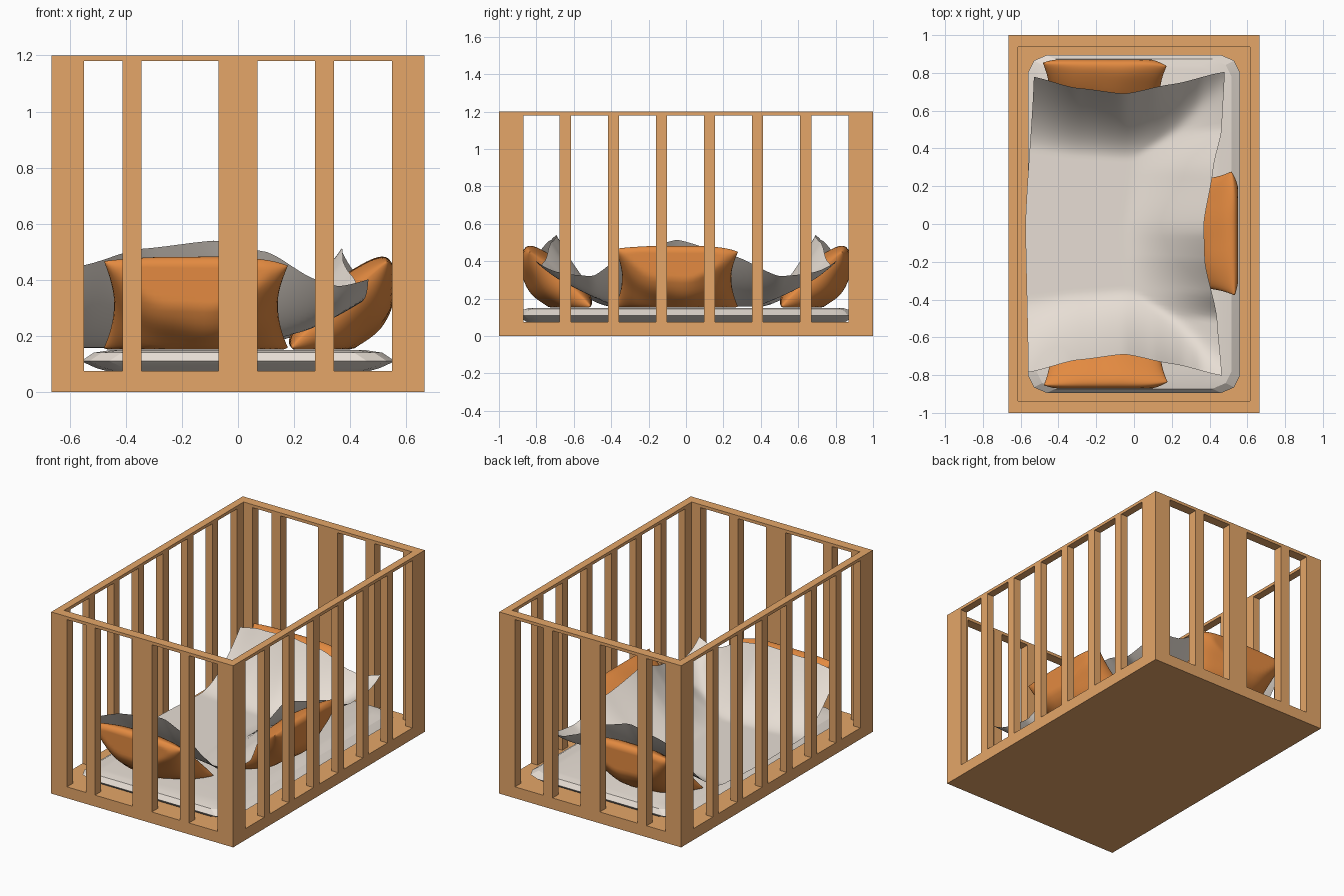
import bpy, bmesh, math
from mathutils import Vector

if "Cube" in bpy.data.objects:
    bpy.data.objects.remove(bpy.data.objects["Cube"])


def material(name, rgb):
    m = bpy.data.materials.new(name)
    m.diffuse_color = (*rgb, 1)
    m.use_nodes = True
    m.node_tree.nodes["Principled BSDF"].inputs["Base Color"].default_value = m.diffuse_color
    return m


WOOD = material("warm wood", (0.78, 0.38, 0.14))
ORANGE = material("orange fabric", (0.77, 0.255, 0.052))
LINEN = material("pale linen", (0.80, 0.73, 0.66))


def finish(bm, name, mat, smooth=None, recalc=True):
    if recalc:
        bmesh.ops.recalc_face_normals(bm, faces=bm.faces)
    me = bpy.data.meshes.new(name)
    bm.to_mesh(me)
    bm.free()
    ob = bpy.data.objects.new(name, me)
    bpy.context.collection.objects.link(ob)
    me.materials.append(mat)
    if smooth:
        bpy.ops.object.select_all(action='DESELECT')
        ob.select_set(True)
        bpy.context.view_layer.objects.active = ob
        bpy.ops.object.shade_smooth_by_angle(angle=math.radians(smooth))
    return ob


def prism(name, outline, z0, z1):
    bm = bmesh.new()
    f = bm.faces.new([bm.verts.new((x, y, z0)) for x, y in outline])
    r = bmesh.ops.extrude_face_region(bm, geom=[f])
    for v in r["geom"]:
        if isinstance(v, bmesh.types.BMVert):
            v.co.z = z1
    return finish(bm, name, WOOD)


def box(name, x0, x1, y0, y1, z0, z1):
    return prism(name, [(x0, y0), (x1, y0), (x1, y1), (x0, y1)], z0, z1)


def interp(points, x):
    """Smooth interpolation through a few (x, value) points."""
    if x <= points[0][0]:
        return points[0][1]
    for (a, fa), (b, fb) in zip(points, points[1:]):
        if x <= b:
            t = (x - a) / (b - a)
            t = 0.6 * t + 0.4 * t * t * (3 - 2 * t)
            return fa + (fb - fa) * t
    return points[-1][1]


# ---- wooden crate ----
X, Y, BASE, RAIL, TOP = 0.665, 1.0, 0.075, 1.18, 1.2
TX, TY = 0.05, 0.063         # wall thickness of long and short sides
box("base", -X, X, -Y, Y, 0, BASE)
for sx, nx in ((-1, "left"), (1, "right")):
    for sy, ny in ((-1, "front"), (1, "back")):
        pts = [(X, Y), (0.55, Y), (0.55, Y - TY), (X - TX, Y - TY), (X - TX, 0.87), (X, 0.87)]
        prism(f"{ny}_{nx}_post", [(sx * x, sy * y) for x, y in pts], BASE, RAIL)
    a, b = sorted((sx * X, sx * (X - TX)))
    box(f"{nx}_rail", a, b, -Y, Y, RAIL, TOP)
    for i in range(6):
        c = -0.645 + i * 0.257
        box(f"{nx}_slat_{i + 1}", a, b, c - 0.03, c + 0.03, BASE, RAIL)
for sy, ny in ((-1, "front"), (1, "back")):
    a, b = sorted((sy * Y, sy * (Y - TY)))
    box(f"{ny}_rail", -X + TX, X - TX, a, b, RAIL, TOP)
    for i, (p, q) in enumerate(((-0.412, -0.345), (-0.07, 0.07), (0.275, 0.342))):
        box(f"{ny}_slat_{i + 1}", p, q, a, b, BASE, RAIL)

# ---- mattress: stacked chamfered rings ----
bm = bmesh.new()
rings = []
for inset, z in ((0.09, 0.075), (0.055, 0.085), (0, 0.11), (0.045, 0.14), (0.11, 0.15)):
    hx, hy = 0.56 - inset, 0.895 - inset * 0.5
    q = [(hx, hy - 0.09), (hx - 0.03, hy - 0.03), (hx - 0.10, hy)]
    loop = q + [(-x, y) for x, y in q[::-1]] + [(-x, -y) for x, y in q] + [(x, -y) for x, y in q[::-1]]
    rings.append([bm.verts.new((x, y, z)) for x, y in loop])
for r0, r1 in zip(rings, rings[1:]):
    for i in range(12):
        j = (i + 1) % 12
        bm.faces.new((r0[i], r0[j], r1[j], r1[i]))
bm.faces.new(rings[0])
bm.faces.new(rings[-1])
finish(bm, "mattress", LINEN, 15)


# ---- leaning pillows: w along the wall, d towards the wall ----
def pillow(name, place, n=32):
    bm = bmesh.new()
    up = Vector((0, 0.34, 0.305))
    normal = Vector((0, 0.67, -0.74))
    mid = Vector((0, 0.685, 0.315))
    for side in (-1, 1):
        grid = []
        for j in range(n + 1):
            row = []
            for i in range(n + 1):
                u = math.sin(math.pi / 2 * (2 * i / n - 1))
                v = math.sin(math.pi / 2 * (2 * j / n - 1))
                puff = ((1 - u * u) * (1 - v * v)) ** 0.45
                w = u * 0.328 * (1 - 0.11 * (1 - v * v))
                # upper corners sag, one more than the other
                sag = (0.04 + 0.10 * max(u, 0)) * u ** 4 if v > 0 else 0.0
                p = mid + up * (v * 0.515 * (1 - sag))
                bulge = 0.16 if side > 0 else 0.07
                crease = 1 + 0.05 * math.sin(5 * u + 3 * v) * math.cos(4 * v - 3 * u)
                p += normal * (side * bulge * puff * crease)
                row.append(bm.verts.new(place(w, min(p.y, 0.87), max(p.z, 0.152))))
            grid.append(row)
        for j in range(n):
            for i in range(n):
                bm.faces.new((grid[j][i], grid[j][i + 1], grid[j + 1][i + 1], grid[j + 1][i]))
    bmesh.ops.remove_doubles(bm, verts=bm.verts, dist=0.0004)
    finish(bm, name, ORANGE, 60)


pillow("front_pillow", lambda w, d, z: (-0.15 + w, -d, z))
pillow("back_pillow", lambda w, d, z: (-0.155 + w, d, z))
pillow("right_pillow", lambda w, d, z: (d - 0.32, -0.05 + w, z))

# ---- blanket draped over the pillows ----
LOW = 0.157
end_z = [(-0.56, 0.45), (-0.35, 0.51), (-0.08, 0.54), (0.1, 0.50), (0.28, 0.40), (0.36, 0.375), (0.48, 0.39)]
end_y = [(-0.56, 0.785), (-0.3, 0.72), (-0.05, 0.69), (0.2, 0.74), (0.48, 0.805)]
right_x = [(-0.8, 0.465), (-0.5, 0.44), (-0.2, 0.375), (0, 0.37), (0.3, 0.42), (0.5, 0.465), (0.8, 0.48)]
right_z = [(-0.75, 0.34), (-0.5, 0.32), (-0.36, 0.41), (-0.05, 0.515), (0.25, 0.43), (0.5, 0.32), (0.75, 0.34)]
left_x = [(-0.8, -0.56), (0, -0.575), (0.8, -0.53)]


def ramp(t, start):
    return max(0.0, (t - start) / (1 - start)) ** 1.7


bm = bmesh.new()
NX, NY = 48, 72
grid = []
for j in range(NY + 1):
    t = 2 * j / NY - 1
    row = []
    for i in range(NX + 1):
        s = 2 * i / NX - 1
        yy = t * 0.8
        x0, x1 = interp(left_x, yy), interp(right_x, yy)
        x = x0 + (x1 - x0) * (s + 1) / 2
        y = t * interp(end_y, x)
        a = (interp(end_z, x) - LOW) * ramp(abs(t), 0.5)
        b = (interp(right_z, y) - LOW) * ramp(s, 0.1)
        z = LOW + (a ** 5 + b ** 5) ** 0.2
        row.append(bm.verts.new((x, y, z)))
    grid.append(row)
for j in range(NY):
    for i in range(NX):
        bm.faces.new((grid[j][i], grid[j][i + 1], grid[j + 1][i + 1], grid[j + 1][i]))
finish(bm, "blanket", LINEN, 60, recalc=False)
